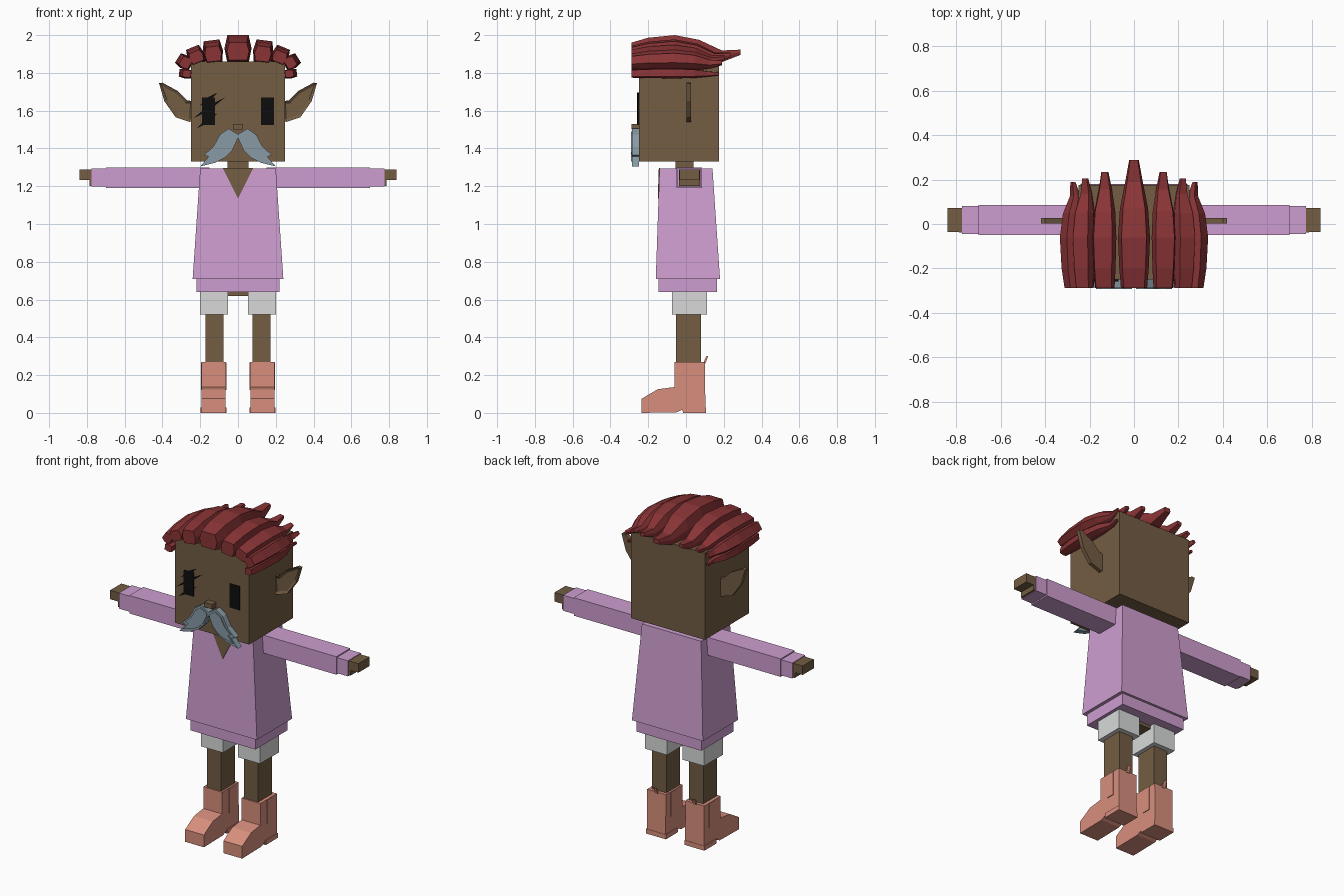
import bpy, bmesh
from math import sin, cos, radians

if "Cube" in bpy.data.objects:
    bpy.data.objects.remove(bpy.data.objects["Cube"])


def material(name, rgb):
    lin = [((c / 255 + 0.055) / 1.055) ** 2.4 if c > 10 else c / 255 / 12.92 for c in rgb]
    m = bpy.data.materials.new(name)
    m.use_nodes = True
    m.diffuse_color = (*lin, 1)
    m.node_tree.nodes["Principled BSDF"].inputs["Base Color"].default_value = (*lin, 1)
    return m


skin = material("brown skin", (115, 93, 67))
pink = material("mauve cloth", (206, 158, 208))
leather = material("salmon leather", (216, 143, 125))
white = material("pale grey cloth", (216, 217, 217))
red = material("dark red hair", (138, 52, 54))
slate = material("blue grey hair", (135, 154, 165))
black = material("black", (13, 13, 13))


def finish(name, bm, mat):
    bmesh.ops.recalc_face_normals(bm, faces=bm.faces)
    me = bpy.data.meshes.new(name)
    bm.to_mesh(me)
    bm.free()
    me.materials.append(mat)
    ob = bpy.data.objects.new(name, me)
    bpy.context.collection.objects.link(ob)
    return ob


def loft(name, rings, mat):
    """Skin a list of closed rings and cap both ends."""
    bm = bmesh.new()
    vs = [[bm.verts.new(p) for p in ring] for ring in rings]
    n = len(vs[0])
    for a, b in zip(vs, vs[1:]):
        for i in range(n):
            j = (i + 1) % n
            bm.faces.new((a[i], a[j], b[j], b[i]))
    bm.faces.new(vs[0])
    bm.faces.new(vs[-1])
    return finish(name, bm, mat)


def rect(x, y, z):
    return [(x[0], y[0], z), (x[1], y[0], z), (x[1], y[1], z), (x[0], y[1], z)]


def box(name, x, y, z, mat, s=1):
    x = (x[0] * s, x[1] * s)
    return loft(name, [rect(x, y, z[0]), rect(x, y, z[1])], mat)


def plate(name, pts, y, mat, s=1):
    """Outline in x, z given depth along y."""
    return loft(name, [[(px * s, d, pz) for px, pz in pts] for d in y], mat)


def side_profile(name, pts, x, mat, s=1):
    """Outline in y, z given width along x."""
    return loft(name, [[(d * s, py, pz) for py, pz in pts] for d in x], mat)


# Head, neck and nose
box("head", (-0.25, 0.25), (-0.25, 0.175), (1.33, 1.86), skin)
box("neck", (-0.055, 0.055), (-0.055, 0.04), (1.25, 1.34), skin)
box("nose", (-0.027, 0.027), (-0.288, -0.24), (1.5, 1.53), skin)

# Tunic with hem and open neckline
loft("tunic", [rect((-0.24, 0.24), (-0.16, 0.18), 0.71),
               rect((-0.2, 0.2), (-0.14, 0.14), 1.295)], pink)
box("tunic_hem", (-0.22, 0.22), (-0.145, 0.165), (0.64, 0.72), pink)
neckline = plate("neckline", [(-0.08, 1.296), (0.08, 1.296), (0, 1.135)], (-0.144, -0.138), skin)
for v in neckline.data.vertices:
    v.co.y -= 0.0345 * (1.295 - v.co.z)
box("hips", (-0.06, 0.06), (-0.05, 0.08), (0.62, 0.66), skin)

# Slashes across the right eye
for i, (x0, z0, x1, z1) in enumerate([(-0.22, 1.505, -0.11, 1.585),
                                      (-0.235, 1.56, -0.07, 1.67),
                                      (-0.205, 1.625, -0.11, 1.695)]):
    xm, zm = (x0 + x1) / 2, (z0 + z1) / 2
    plate(f"eye_slash_{i + 1}", [(x0, z0), (xm + 0.006, zm - 0.009), (x1, z1),
                                 (xm - 0.006, zm + 0.009)], (-0.259, -0.25), black)

MOUSTACHE = [(0, 1.475), (0.05, 1.505), (0.095, 1.475), (0.13, 1.41), (0.18, 1.365),
             (0.155, 1.357), (0.2, 1.305), (0.12, 1.325), (0.07, 1.35), (0.03, 1.39), (0, 1.455)]
EAR = [(0.24, 1.55), (0.255, 1.54), (0.33, 1.565), (0.39, 1.65), (0.418, 1.745),
       (0.4, 1.748), (0.32, 1.705), (0.27, 1.655), (0.24, 1.65)]
BOOT = [(-0.235, 0), (-0.235, 0.075), (-0.15, 0.125), (-0.06, 0.137), (-0.06, 0.27),
        (0.1, 0.27), (0.103, 0), (-0.015, 0), (-0.02, 0.017), (-0.05, 0.003)]

# Hair lock stations: y, width factor, bottom, top
LOCK = [(-0.288, 0.82, 0.05, 0.72), (-0.2, 0.92, 0, 0.9), (-0.06, 1, 0, 1),
        (0.07, 0.88, -0.05, 0.82), (0.19, 0.55, -0.02, 0.42), (0.288, 0.3, 0.25, 0.45)]


def hair_lock(name, cx, cz, w, h, tilt, tail, s=1):
    t = radians(tilt)
    rings = []
    for y, wf, lo, hi in LOCK:
        y = y * tail / 0.288 if y > 0 else y
        lo, hi, hw = lo * h, hi * h, w * wf
        mid = lo + 0.5 * (hi - lo)
        outline = [(-0.8 * hw, lo), (0.8 * hw, lo), (hw, mid),
                   (0.78 * hw, hi), (-0.78 * hw, hi), (-hw, mid)]
        rings.append([(s * (cx + u * cos(t) + v * sin(t)), y, cz - u * sin(t) + v * cos(t))
                      for u, v in outline])
    loft(name, rings, red)


hair_lock("hair_lock_middle", 0, 1.86, 0.072, 0.14, 0, 0.288)

for side, s in (("left", 1), ("right", -1)):
    # Face details
    box(f"{side}_eye", (0.122, 0.19), (-0.256, -0.249), (1.525, 1.67), black, s)
    plate(f"{side}_moustache", MOUSTACHE, (-0.285, -0.25), slate, s)
    plate(f"{side}_moustache_tuft", [(x * 0.8 + 0.01, z * 0.8 + 0.286) for x, z in MOUSTACHE],
          (-0.292, -0.28), slate, s)

    # Ear with a sunken front
    ear = plate(f"{side}_ear", EAR, (0.003, 0.026), skin, s)
    bm = bmesh.new()
    bm.from_mesh(ear.data)
    front = [f for f in bm.faces if f.normal.y < -0.9]
    bmesh.ops.inset_region(bm, faces=front, thickness=0.016, depth=0)
    bmesh.ops.translate(bm, verts=list({v for f in front for v in f.verts}), vec=(0, 0.01, 0))
    bm.to_mesh(ear.data)
    bm.free()

    # Hair locks stepping down the side of the head
    hair_lock(f"{side}_hair_lock_upper", 0.126, 1.855, 0.054, 0.118, 7, 0.235, s)
    hair_lock(f"{side}_hair_lock_outer", 0.208, 1.852, 0.046, 0.09, 22, 0.205, s)
    hair_lock(f"{side}_hair_lock_side", 0.252, 1.838, 0.038, 0.078, 58, 0.19, s)
    hair_lock(f"{side}_hair_lock_low", 0.246, 1.792, 0.026, 0.066, 82, 0.175, s)

    # Arm, cuff and hand
    box(f"{side}_sleeve", (0.15, 0.7), (-0.05, 0.085), (1.19, 1.3), pink, s)
    box(f"{side}_cuff", (0.69, 0.775), (-0.045, 0.08), (1.198, 1.293), pink, s)
    box(f"{side}_palm", (0.77, 0.787), (-0.038, 0.073), (1.202, 1.289), skin, s)
    box(f"{side}_fingers", (0.78, 0.84), (-0.035, 0.072), (1.234, 1.289), skin, s)

    # Leg
    box(f"{side}_shorts_leg", (0.052, 0.2), (-0.073, 0.11), (0.52, 0.66), white, s)
    box(f"{side}_leg", (0.077, 0.173), (-0.053, 0.08), (0.25, 0.53), skin, s)

    # Boot with heel, side panels and pull tab
    side_profile(f"{side}_boot", BOOT, (0.066, 0.193), leather, s)
    box(f"{side}_boot_heel", (0.062, 0.198), (-0.013, 0.105), (0, 0.028), leather, s)
    box(f"{side}_boot_panel", (0.062, 0.197), (0.005, 0.055), (0.12, 0.268), leather, s)
    side_profile(f"{side}_boot_tab", [(0.09, 0.262), (0.103, 0.262), (0.118, 0.302), (0.108, 0.3)],
                 (0.12, 0.14), leather, s)
